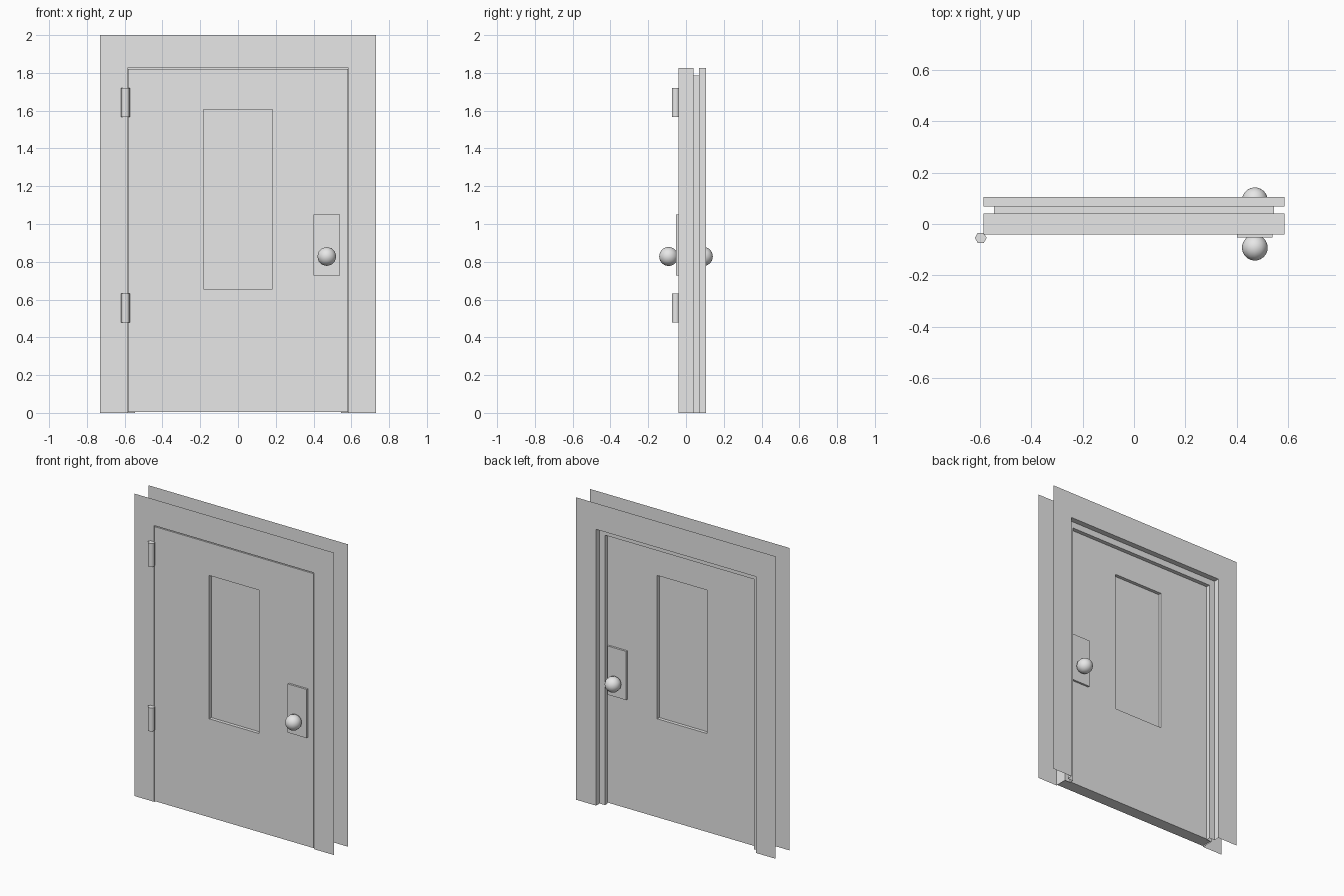
import bpy, bmesh, math
from mathutils import Matrix

cube = bpy.data.objects.get("Cube")
if cube:
    bpy.data.objects.remove(cube, do_unlink=True)

# One plain grey for everything
grey = bpy.data.materials.new("plain_grey")
grey.use_nodes = True
colour = (0.8, 0.8, 0.8, 1)
grey.diffuse_color = colour
grey.node_tree.nodes["Principled BSDF"].inputs["Base Color"].default_value = colour


def finish(name, bm, smooth=None):
    mesh = bpy.data.meshes.new(name)
    bm.to_mesh(mesh)
    bm.free()
    obj = bpy.data.objects.new(name, mesh)
    bpy.context.collection.objects.link(obj)
    mesh.materials.append(grey)
    if smooth:
        bpy.ops.object.select_all(action="DESELECT")
        obj.select_set(True)
        bpy.context.view_layer.objects.active = obj
        bpy.ops.object.shade_smooth_by_angle(angle=math.radians(smooth))
    return obj


def bridge_outlines(name, outlines, closed):
    """Join upright rectangles (half width, bottom, top, y); closed adds the
    bottom run and end caps, otherwise the shape is an open doorway."""
    bm = bmesh.new()
    rings = [[bm.verts.new(p) for p in
              ((w, y, low), (w, y, top), (-w, y, top), (-w, y, low))]
             for w, low, top, y in outlines]
    for a, b in zip(rings, rings[1:]):
        for i in range(4 if closed else 3):
            j = (i + 1) % 4
            bm.faces.new((a[i], a[j], b[j], b[i]))
    if closed:
        bm.faces.new(rings[0])
        bm.faces.new(rings[-1])
        bmesh.ops.recalc_face_normals(bm, faces=bm.faces)
    else:
        bmesh.ops.reverse_faces(bm, faces=bm.faces)
    return finish(name, bm)


# Sheet frame: front flange, rebate, door stop, back rebate, back flange
OPENING = (0.585, 0, 1.827)
STOP = (0.545, 0, 1.785)
FLANGE = (0.73, 0, 2.0)
bridge_outlines("door_frame", [
    (*FLANGE, -0.04), (*OPENING, -0.04), (*OPENING, 0.041),
    (*STOP, 0.041), (*STOP, 0.068), (*OPENING, 0.068),
    (*OPENING, 0.105), (*FLANGE, 0.105)], closed=False)

# Door leaf with a recessed window panel on both sides
LEAF = (0.582, 0.006, 1.821)
WINDOW = (0.183, 0.657, 1.605)
bridge_outlines("door_leaf", [
    (*WINDOW, -0.018), (*WINDOW, -0.04), (*LEAF, -0.04),
    (*LEAF, 0.04), (*WINDOW, 0.04), (*WINDOW, 0.018)], closed=True)

# Lock plates and knobs, front and back
for side, sign in (("front", -1), ("back", 1)):
    bm = bmesh.new()
    bmesh.ops.create_cube(bm, size=1)
    bmesh.ops.scale(bm, vec=(0.138, 0.02, 0.322), verts=bm.verts)
    bmesh.ops.translate(bm, vec=(0.47, sign * 0.043, 0.888), verts=bm.verts)
    finish(side + "_lock_plate", bm)

    bm = bmesh.new()
    bmesh.ops.create_uvsphere(bm, u_segments=12, v_segments=16, radius=0.05,
                              matrix=Matrix.Rotation(math.pi / 2, 4, "X"))
    bmesh.ops.translate(bm, vec=(0.47, sign * 0.092, 0.828), verts=bm.verts)
    finish(side + "_knob", bm, smooth=60)

# Six-sided hinge barrels
for place, z in (("upper", 1.643), ("lower", 0.555)):
    bm = bmesh.new()
    bmesh.ops.create_cone(bm, cap_ends=True, segments=6, radius1=0.023,
                          radius2=0.023, depth=0.155,
                          matrix=Matrix.Translation((-0.596, -0.054, z))
                          @ Matrix.Rotation(math.pi / 6, 4, "Z"))
    finish(place + "_hinge", bm, smooth=70)
